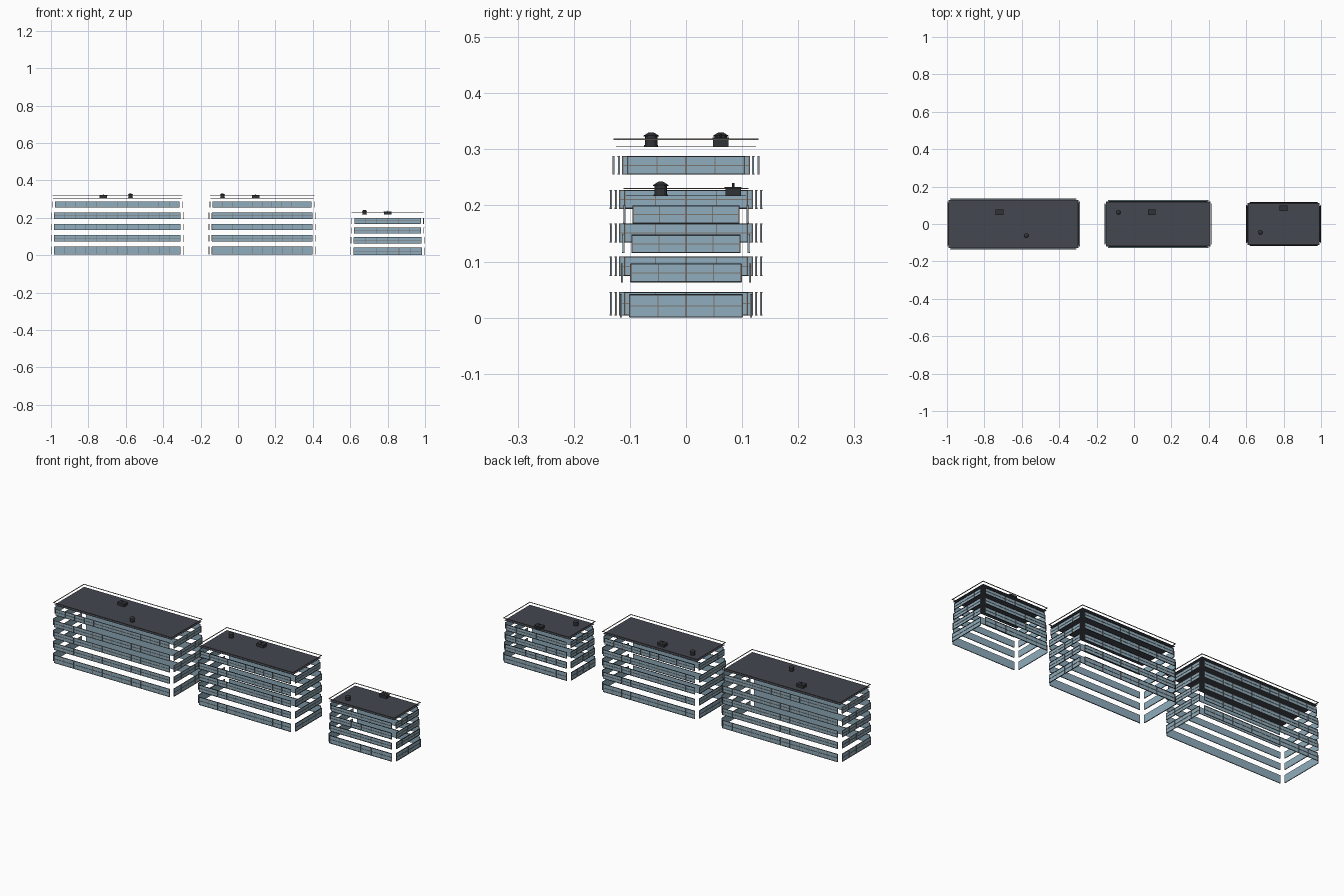
import bpy, bmesh, math
from mathutils import Matrix, Vector

old = bpy.data.objects.get("Cube")
if old:
    bpy.data.objects.remove(old, do_unlink=True)


def material(name, rgb):
    m = bpy.data.materials.new(name)
    m.use_nodes = True
    m.diffuse_color = (*rgb, 1)
    m.node_tree.nodes["Principled BSDF"].inputs["Base Color"].default_value = (*rgb, 1)
    return m


GLASS = material("blue_glass", (0.28, 0.42, 0.51))
FRAME = material("warm_grey_frame", (0.20, 0.18, 0.165))
ROOF = material("slate_roof", (0.058, 0.063, 0.082))
DARK = material("dark_metal", (0.03, 0.033, 0.038))


def box(bm, centre, size, slot=0, place=Matrix()):
    """Add a box with a material slot to a mesh being built."""
    mat = place @ Matrix.Translation(centre) @ Matrix.Diagonal((*size, 1))
    made = bmesh.ops.create_cube(bm, size=1, matrix=mat)
    for f in {f for v in made["verts"] for f in v.link_faces}:
        f.material_index = slot


def drum(bm, centre, r1, r2, depth, sides=12):
    bmesh.ops.create_cone(bm, cap_ends=True, segments=sides, radius1=r1, radius2=r2,
                          depth=depth, matrix=Matrix.Translation(centre))


def finish(name, bm, mats):
    mesh = bpy.data.meshes.new(name)
    bm.to_mesh(mesh)
    bm.free()
    for m in mats:
        mesh.materials.append(m)
    ob = bpy.data.objects.new(name, mesh)
    bpy.context.collection.objects.link(ob)
    return ob


def window_strip(bm, half, z0, z1, place):
    """Glass band facing local -y at y = 0, with bars on its outer side."""
    mid, high = (z0 + z1) / 2, z1 - z0
    box(bm, (0, 0.003, mid), (2 * half, 0.002, high), 0, place)
    for z in (z0 + 0.001, z1 - 0.001):
        box(bm, (0, 0.002, z), (2 * half, 0.004, 0.002), 2, place)
    box(bm, (0, 0.0012, mid), (2 * half, 0.0016, 0.0016), 1, place)
    bays = max(4, 2 * round(half / 0.058))
    for i in range(bays + 1):
        x = (half - 0.001) * (2 * i / bays - 1)
        wide = 0.003 if i % 2 == 0 else 0.0016
        box(bm, (x, 0.0012, mid), (wide, 0.0016, high - 0.002), 1, place)


def window_floor(name, cx, hx, hy, z0, z1, rail):
    """Four separate bands around one storey, open at the corners."""
    bm = bmesh.new()
    gap = 0.017
    for side in range(4):
        half, reach = (hx, hy) if side % 2 == 0 else (hy, hx)
        place = (Matrix.Translation((cx, 0, 0)) @ Matrix.Rotation(side * math.pi / 2, 4, "Z")
                 @ Matrix.Translation((0, -reach, 0)))
        window_strip(bm, half - gap, z0, z1, place)
    finish(name, bm, [GLASS, FRAME, rail])


def roof(name, cx, hx, hy, z):
    # thin deck
    bm = bmesh.new()
    box(bm, (cx, 0, z), (2 * hx - 0.022, 2 * hy - 0.022, 0.001))
    finish(name + "_roof_deck", bm, [ROOF])
    # parapet cap floating above the deck edge
    bm = bmesh.new()
    w, ox, oy = 0.004, hx - 0.007, hy - 0.007
    for s in (-1, 1):
        box(bm, (cx, s * (oy - w / 2), z + 0.013), (2 * ox, w, 0.002))
        box(bm, (cx + s * (ox - w / 2), 0, z + 0.013), (w, 2 * (oy - w), 0.002))
    finish(name + "_parapet_cap", bm, [FRAME])


def water_tank(name, x, y, z):
    bm = bmesh.new()
    drum(bm, (x, y, z + 0.0015), 0.0125, 0.0125, 0.003)
    drum(bm, (x, y, z + 0.010), 0.011, 0.011, 0.016)
    drum(bm, (x, y, z + 0.0185), 0.0135, 0.0135, 0.002)
    drum(bm, (x, y, z + 0.0225), 0.0135, 0.004, 0.006)
    finish(name + "_water_tank", bm, [DARK])


def vent_unit(name, x, y, z):
    bm = bmesh.new()
    box(bm, (x, y, z + 0.007), (0.04, 0.028, 0.014))
    box(bm, (x, y, z + 0.015), (0.042, 0.030, 0.002))
    drum(bm, (x, y, z + 0.019), 0.002, 0.002, 0.008, 8)
    finish(name + "_vent_unit", bm, [DARK])


# storey heights: (bottom, top)
TALL = [(0.004, 0.046), (0.074, 0.109), (0.134, 0.168), (0.194, 0.228), (0.255, 0.288)]
LOW = [(0.0, 0.042), (0.063, 0.097), (0.115, 0.148), (0.168, 0.200)]

# name, centre x, half sizes, storeys, inset per storey, roof height, tank, vent, rail
BLOCKS = [
    ("large_block", -0.645, 0.355, 0.136, TALL, (0, 0, 0, 0, 0.005), 0.305,
     (-0.575, -0.062), (-0.72, 0.062), FRAME),
    ("middle_block", 0.129, 0.286, 0.127, TALL, (0, 0, 0, 0, 0.005), 0.305,
     (-0.083, 0.062), (0.095, 0.062), DARK),
    ("small_block", 0.80, 0.20, 0.118, LOW, (0, 0.002, 0.004, 0.006), 0.217,
     (0.676, -0.045), (0.80, 0.084), DARK),
]

for name, cx, hx, hy, storeys, insets, top, tank, vent, rail in BLOCKS:
    for n, ((z0, z1), d) in enumerate(zip(storeys, insets)):
        window_floor(f"{name}_window_band_{n + 1}", cx, hx - d, hy - d, z0, z1, rail)
    roof(name, cx, hx, hy, top)
    water_tank(name, *tank, top)
    vent_unit(name, *vent, top)
